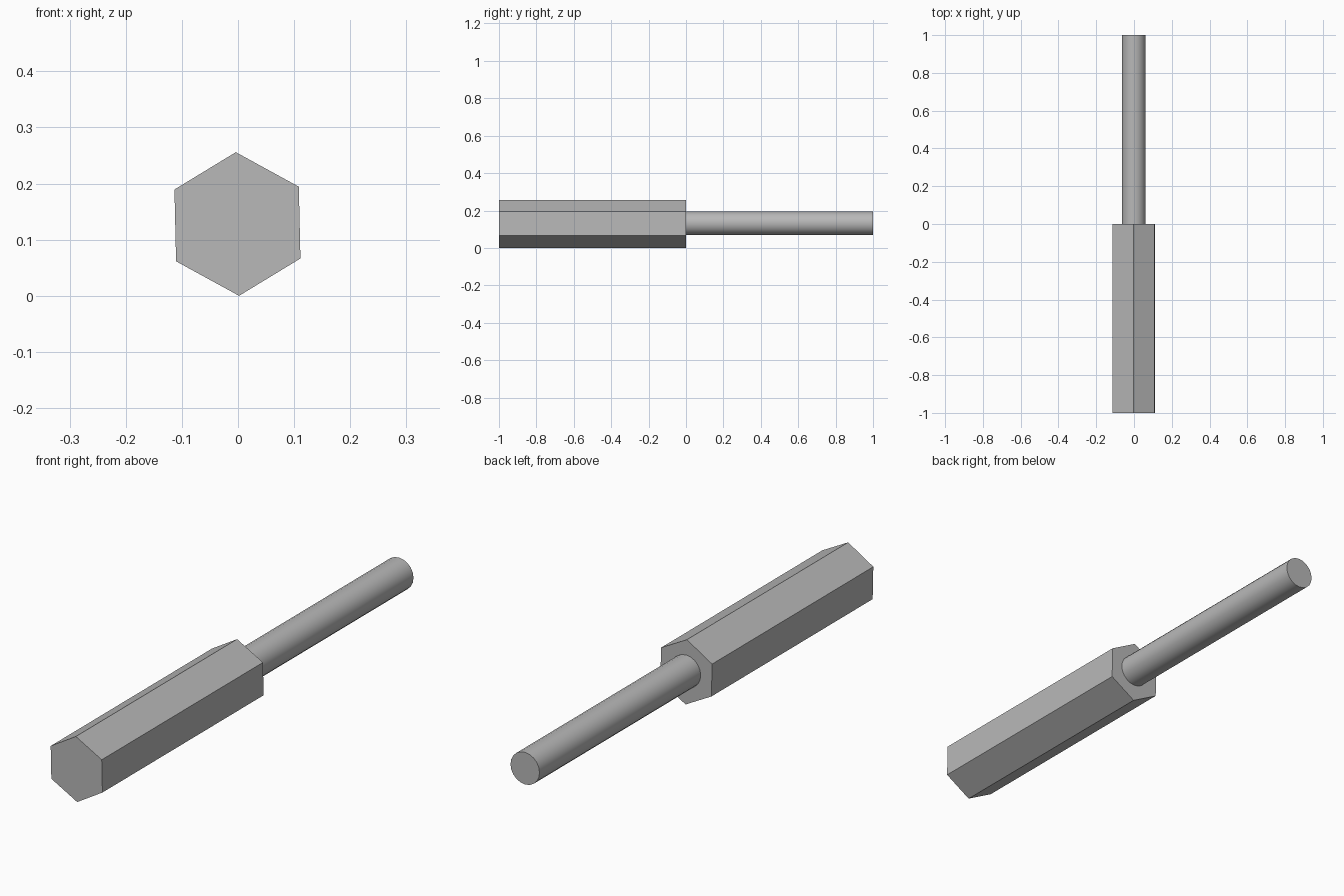
import bpy, bmesh, math

cube = bpy.data.objects.get("Cube")
if cube:
    bpy.data.objects.remove(cube, do_unlink=True)

# Plain grey material
grey = bpy.data.materials.new("plain_grey")
grey.use_nodes = True
colour = (0.48, 0.48, 0.48, 1)
grey.diffuse_color = colour
grey.node_tree.nodes["Principled BSDF"].inputs["Base Color"].default_value = colour


def prism(name, sides, radius, x, z, y_start, y_end, twist=0.0):
    """Closed regular prism running along y, first corner pointing up."""
    bm = bmesh.new()
    ring = []
    for i in range(sides):
        a = math.radians(90 + twist) + math.tau * i / sides
        ring.append(bm.verts.new((x + radius * math.cos(a), y_start, z + radius * math.sin(a))))
    front = bm.faces.new(ring)
    result = bmesh.ops.extrude_face_region(bm, geom=[front], use_keep_orig=True)
    moved = [g for g in result["geom"] if isinstance(g, bmesh.types.BMVert)]
    bmesh.ops.translate(bm, vec=(0, y_end - y_start, 0), verts=moved)
    bmesh.ops.recalc_face_normals(bm, faces=bm.faces)
    mesh = bpy.data.meshes.new(name)
    bm.to_mesh(mesh)
    bm.free()
    mesh.materials.append(grey)
    obj = bpy.data.objects.new(name, mesh)
    bpy.context.collection.objects.link(obj)
    return obj


# Hexagonal handle, turned very slightly about its length
prism("hex_handle", 6, 0.128, -0.001, 0.128, -1, 0, twist=1.3)

# Round shaft
shaft = prism("round_shaft", 20, 0.063, -0.001, 0.132, 0, 1)
bpy.ops.object.select_all(action="DESELECT")
shaft.select_set(True)
bpy.context.view_layer.objects.active = shaft
bpy.ops.object.shade_smooth_by_angle(angle=math.radians(30))
